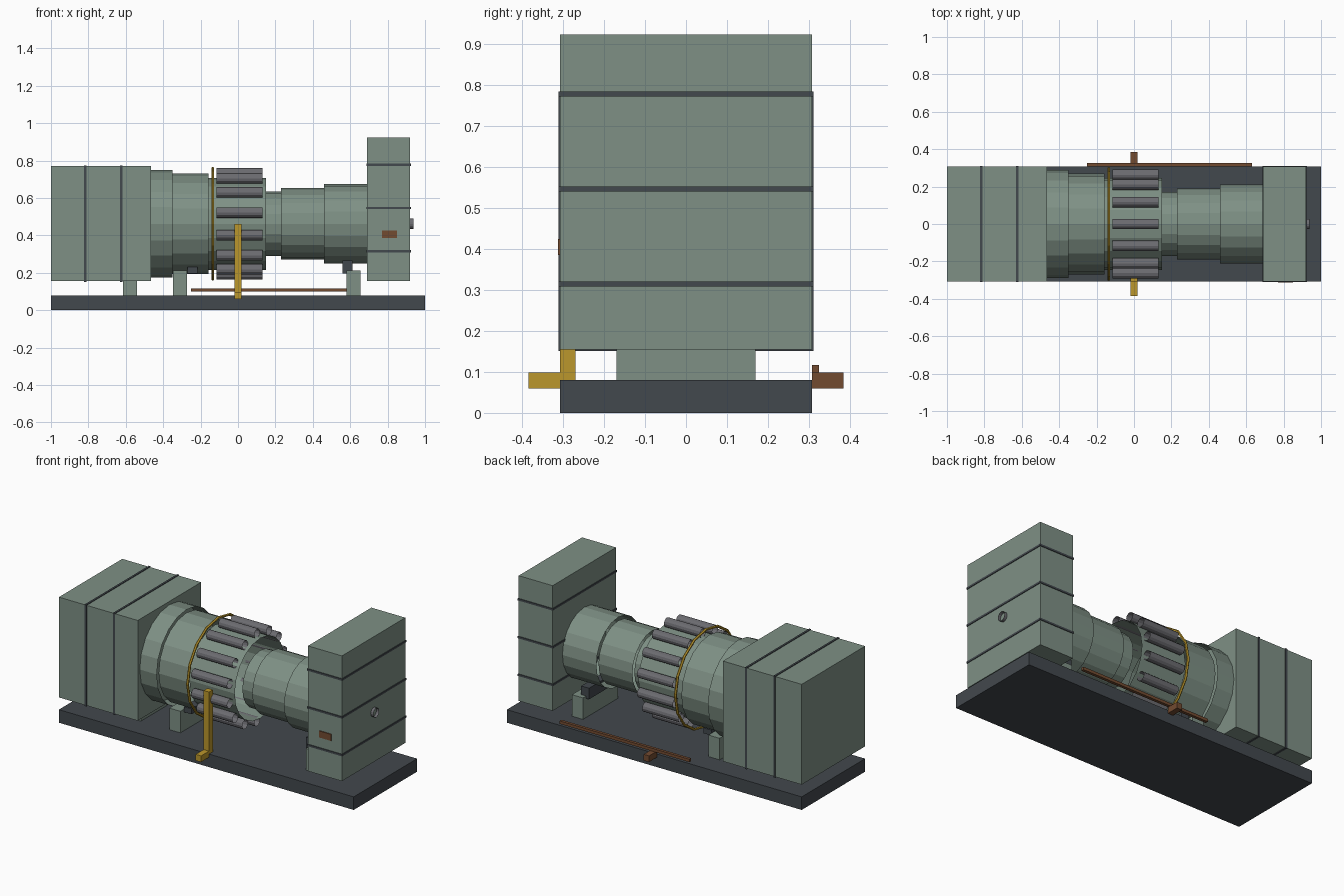
import bpy, bmesh
from math import sin, cos, pi, tau
from mathutils import Matrix

cube = bpy.data.objects.get("Cube")
if cube:
    bpy.data.objects.remove(cube, do_unlink=True)


def material(name, rgb):
    m = bpy.data.materials.new(name)
    m.use_nodes = True
    m.diffuse_color = (*rgb, 1)
    m.node_tree.nodes["Principled BSDF"].inputs["Base Color"].default_value = (*rgb, 1)
    return m


GREEN = material("sage_green", (0.21, 0.28, 0.235))
DARK = material("charcoal", (0.055, 0.065, 0.075))
STEEL = material("steel_grey", (0.15, 0.15, 0.165))
YELLOW = material("fuel_yellow", (0.5, 0.31, 0.025))
BROWN = material("oil_brown", (0.17, 0.07, 0.03))
AXIS = 0.462  # height of the machine's centre line


def finish(name, bm, mat):
    mesh = bpy.data.meshes.new(name)
    bm.to_mesh(mesh)
    bm.free()
    mesh.materials.append(mat)
    ob = bpy.data.objects.new(name, mesh)
    bpy.context.collection.objects.link(ob)
    return ob


def box(name, x, y, z, mat):
    """Box from (low, high) ranges on each axis."""
    bm = bmesh.new()
    spans = (x, y, z)
    mid = Matrix.Translation([(a + b) / 2 for a, b in spans])
    size = Matrix.Diagonal([b - a for a, b in spans] + [1])
    bmesh.ops.create_cube(bm, size=1, matrix=mid @ size)
    return finish(name, bm, mat)


def tube(name, x0, x1, r, mat, sides, y=0, z=AXIS):
    """Open-ended shell lying along x."""
    bm = bmesh.new()
    place = Matrix.Translation(((x0 + x1) / 2, y, z)) @ Matrix.Rotation(pi / 2, 4, "Y")
    bmesh.ops.create_cone(bm, cap_ends=False, segments=sides, radius1=r,
                          radius2=r, depth=x1 - x0, matrix=place)
    return finish(name, bm, mat)


HALF = (-0.307, 0.307)
BAND = (-0.311, 0.311)

# Skid and the supports standing on it
box("base_skid", (-1, 1), HALF, (0, 0.08), DARK)
box("intake_support", (-0.615, -0.54), (-0.17, 0.17), (0.08, 0.155), GREEN)
for side, x, sx, top in (("front", -0.347, -0.27, 0.23), ("rear", 0.58, 0.56, 0.265)):
    box(side + "_pedestal", (x, x + 0.075), (-0.17, 0.17), (0.08, 0.212), GREEN)
    box(side + "_saddle", (sx, sx + 0.053), (-0.14, 0.14), (0.197, top), DARK)

# Intake housing with vertical seams
box("intake_housing", (-1, -0.465), HALF, (0.155, 0.77), GREEN)
for i, x in enumerate((-0.817, -0.624)):
    box(f"intake_seam_{i}", (x - 0.006, x + 0.006), BAND, (0.151, 0.774), DARK)

# Exhaust housing with horizontal seams, name plate and shaft stub
box("exhaust_housing", (0.69, 0.92), HALF, (0.155, 0.923), GREEN)
for i, z in enumerate((0.315, 0.546, 0.778)):
    box(f"exhaust_seam_{i}", (0.686, 0.924), BAND, (z - 0.006, z + 0.006), DARK)
box("side_plate", (0.77, 0.85), (-0.313, -0.306), (0.385, 0.425), BROWN)
tube("shaft_stub", 0.915, 0.938, 0.028, STEEL, 16)

# Stepped casing
STAGES = (("inlet_casing", -0.465, -0.35, 0.288), ("compressor_casing", -0.35, -0.157, 0.269),
          ("combustor_casing", -0.157, 0.15, 0.246), ("turbine_neck", 0.15, 0.23, 0.172),
          ("turbine_casing", 0.23, 0.46, 0.191), ("diffuser", 0.46, 0.69, 0.212))
for name, x0, x1, r in STAGES:
    tube(name, x0, x1, r, GREEN, 20)

# Ring of combustor cans
CANS = 14
for i in range(CANS):
    a = tau * i / CANS
    tube(f"combustor_can_{i}", -0.115, 0.13, 0.028, STEEL, 12,
         0.27 * sin(a), AXIS + 0.27 * cos(a))

# Fuel manifold ring and its feed
bpy.ops.mesh.primitive_torus_add(major_segments=16, minor_segments=6, major_radius=0.296,
                                 minor_radius=0.008, location=(-0.135, 0, AXIS),
                                 rotation=(0, pi / 2, 0))
ring = bpy.context.object
ring.name = "fuel_ring"
ring.data.materials.append(YELLOW)
box("fuel_riser", (-0.018, 0.018), (-0.307, -0.27), (0.08, 0.46), YELLOW)
box("fuel_inlet", (-0.018, 0.018), (-0.384, -0.307), (0.06, 0.098), YELLOW)

# Oil line along the back
box("oil_line", (-0.25, 0.63), (0.307, 0.325), (0.099, 0.117), BROWN)
box("oil_inlet", (-0.018, 0.018), (0.307, 0.384), (0.06, 0.098), BROWN)
